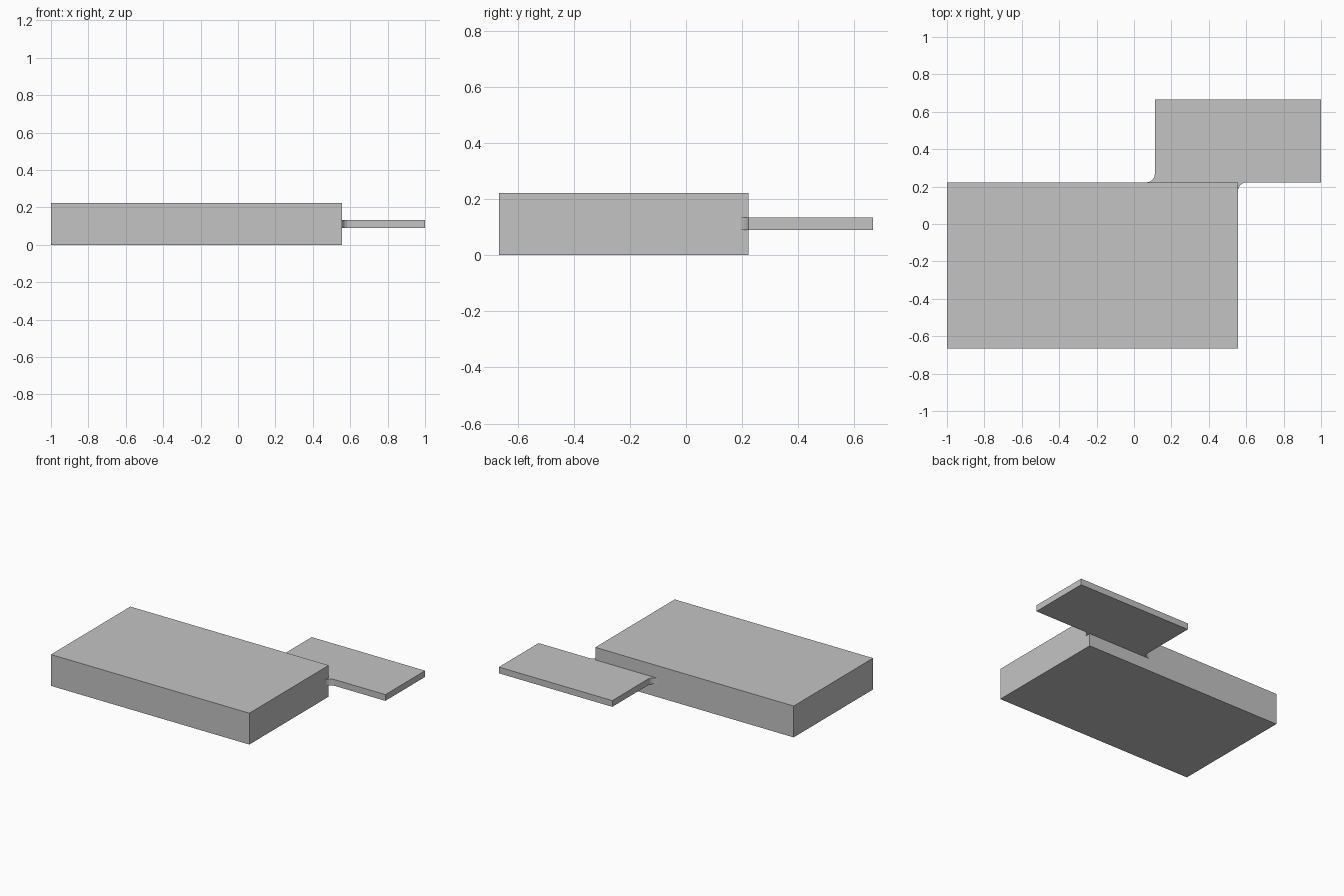
import bpy
import bmesh
from math import cos, sin, pi

cube = bpy.data.objects.get("Cube")
if cube:
    bpy.data.objects.remove(cube, do_unlink=True)

U = 2 / 9                      # design unit: the whole is 9 units long
LEFT, RIGHT = -4.5, 2.5        # block ends
FRONT, JOIN, BACK = -3, 1, 3   # block front, shared wall, plate back
R = 0.2                        # fillet radius
STEPS = 4

grey = bpy.data.materials.new("plain grey")
grey.use_nodes = True
colour = (0.55, 0.55, 0.55, 1)
grey.diffuse_color = colour
grey.node_tree.nodes["Principled BSDF"].inputs["Base Color"].default_value = colour


def extrude_outline(name, outline, bottom, top):
    """Raise a flat outline, given in design units, into a solid."""
    bm = bmesh.new()
    face = bm.faces.new([bm.verts.new((x * U, y * U, bottom * U)) for x, y in outline])
    raised = bmesh.ops.extrude_face_region(bm, geom=[face])["geom"]
    verts = [v for v in raised if isinstance(v, bmesh.types.BMVert)]
    bmesh.ops.translate(bm, verts=verts, vec=(0, 0, (top - bottom) * U))
    bmesh.ops.recalc_face_normals(bm, faces=bm.faces)
    mesh = bpy.data.meshes.new(name)
    bm.to_mesh(mesh)
    bm.free()
    mesh.materials.append(grey)
    obj = bpy.data.objects.new(name, mesh)
    bpy.context.collection.objects.link(obj)
    return obj


def arc(cx, cy, start, end):
    angles = [start + (end - start) * i / STEPS for i in range(STEPS + 1)]
    return [(cx + R * cos(a), cy + R * sin(a)) for a in angles]


# Thick main block
extrude_outline("main_block",
                [(LEFT, FRONT), (RIGHT, FRONT), (RIGHT, JOIN), (LEFT, JOIN)], 0, 1)

# Thin plate, with concave fillets where it meets the block
plate_left, plate_right = 0.5, 4.5
outline = [(plate_right, JOIN), (plate_right, BACK), (plate_left, BACK)]
outline += arc(plate_left - R, JOIN + R, 0, -pi / 2)
outline += [(RIGHT, JOIN)]
outline += arc(RIGHT + R, JOIN - R, pi, pi / 2)
extrude_outline("side_plate", outline, 0.4, 0.6)
